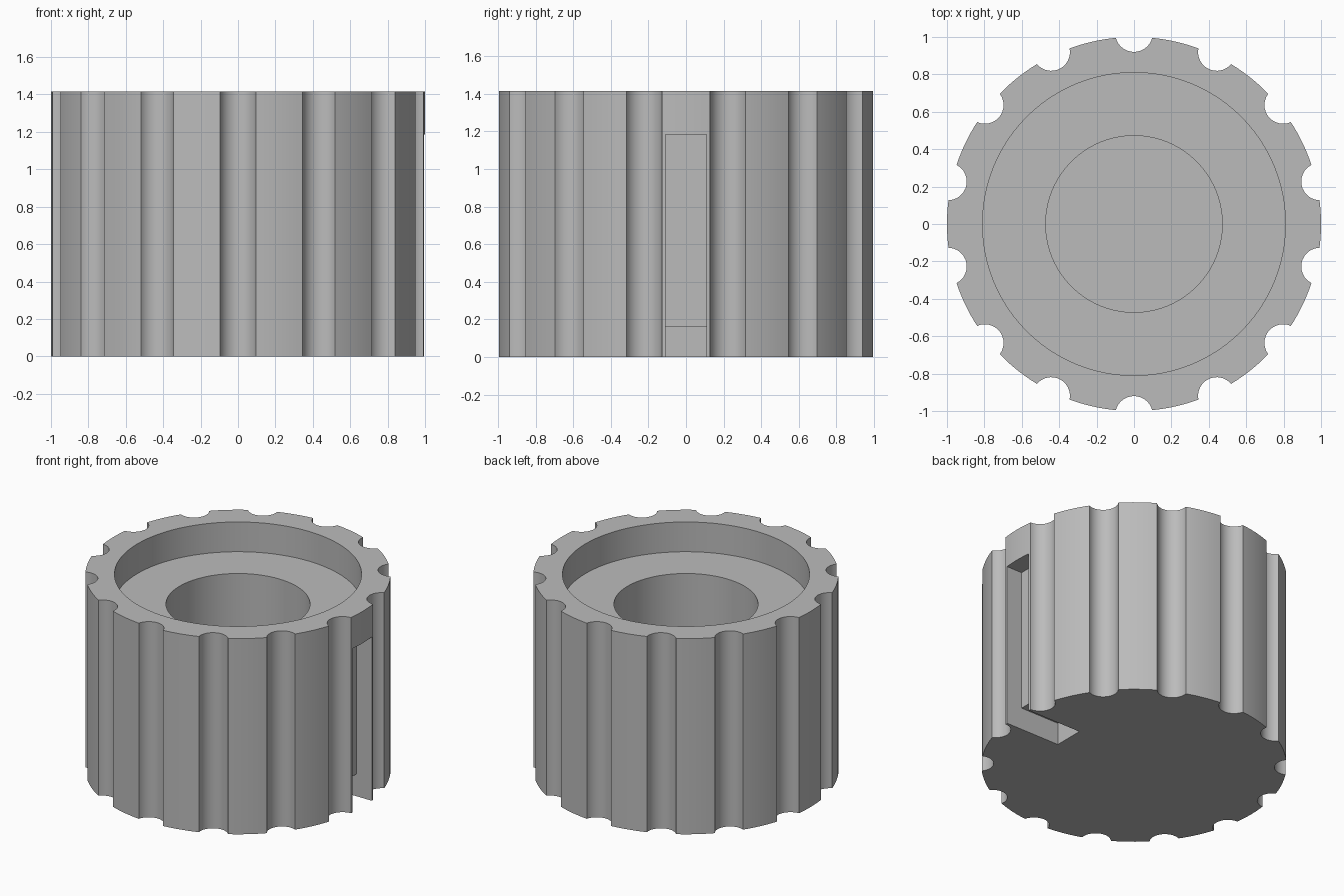
import bpy, bmesh
from math import sin, cos, pi, asin, acos
from mathutils import Vector

cube = bpy.data.objects.get("Cube")
if cube:
    bpy.data.objects.remove(cube, do_unlink=True)

HEIGHT = 1.415
FLUTES = 14
FLUTE_R, FLUTE_C = 0.1, 1.02      # flute radius, distance of its centre from the axis

grey = bpy.data.materials.new("plain grey")
grey.use_nodes = True
colour = (0.5, 0.5, 0.5, 1)
grey.diffuse_color = colour
grey.node_tree.nodes["Principled BSDF"].inputs["Base Color"].default_value = colour


def prism(name, outline, z0, z1):
    """Extrude a closed 2D outline from z0 to z1."""
    bm = bmesh.new()
    base = bm.faces.new([bm.verts.new((x, y, z0)) for x, y in outline])
    top = bmesh.ops.extrude_face_region(bm, geom=[base])["geom"]
    bmesh.ops.translate(bm, vec=(0, 0, z1 - z0),
                        verts=[v for v in top if isinstance(v, bmesh.types.BMVert)])
    bmesh.ops.recalc_face_normals(bm, faces=bm.faces)
    mesh = bpy.data.meshes.new(name)
    bm.to_mesh(mesh)
    bm.free()
    mesh.materials.append(grey)
    obj = bpy.data.objects.new(name, mesh)
    bpy.context.collection.objects.link(obj)
    return obj


def circle(r, n=96):
    return [(r * cos(2 * pi * i / n), r * sin(2 * pi * i / n)) for i in range(n)]


def box(x0, x1, half):
    return [(x0, -half), (x1, -half), (x1, half), (x0, half)]


def fluted_outline(arc_steps=16, rim_steps=8):
    """Unit circle with round flutes bitten out of it."""
    edge = acos((1 + FLUTE_C ** 2 - FLUTE_R ** 2) / (2 * FLUTE_C))
    swing = asin(sin(edge) / FLUTE_R)
    step = 2 * pi / FLUTES
    points = []
    for k in range(FLUTES):
        a = pi / 2 + k * step
        centre = Vector((FLUTE_C * cos(a), FLUTE_C * sin(a)))
        for i in range(arc_steps + 1):
            t = a + pi - swing + 2 * swing * (1 - i / arc_steps)
            points.append(centre + FLUTE_R * Vector((cos(t), sin(t))))
        for i in range(1, rim_steps):
            t = a + edge + (step - 2 * edge) * i / rim_steps
            points.append(Vector((cos(t), sin(t))))
    return points


# Fluted body
body = prism("fluted_body", fluted_outline(), 0, HEIGHT)

# Top recess, centre bore, side slot and the channel under the base
cutters = [
    prism("recess_cutter", circle(0.81), 1.2, HEIGHT + 0.1),
    prism("bore_cutter", circle(0.472), 0.2, HEIGHT + 0.05),
    prism("side_slot_cutter", box(0.87, 1.2, 0.11), -0.1, 1.185),
    prism("base_channel_cutter", box(0.56, 1.15, 0.11), -0.05, 0.16),
]
for cutter in cutters:
    cutter.hide_render = True
    cutter.hide_viewport = False
    mod = body.modifiers.new(cutter.name, 'BOOLEAN')
    mod.operation = 'DIFFERENCE'
    mod.solver = 'EXACT'
    mod.object = cutter

# Apply the cuts, then drop the cutters
bpy.context.view_layer.objects.active = body
for obj in bpy.context.selected_objects:
    obj.select_set(False)
body.select_set(True)
for mod in list(body.modifiers):
    bpy.ops.object.modifier_apply(modifier=mod.name)
for cutter in cutters:
    bpy.data.objects.remove(cutter, do_unlink=True)
bpy.ops.object.shade_smooth_by_angle(angle=pi / 6)
